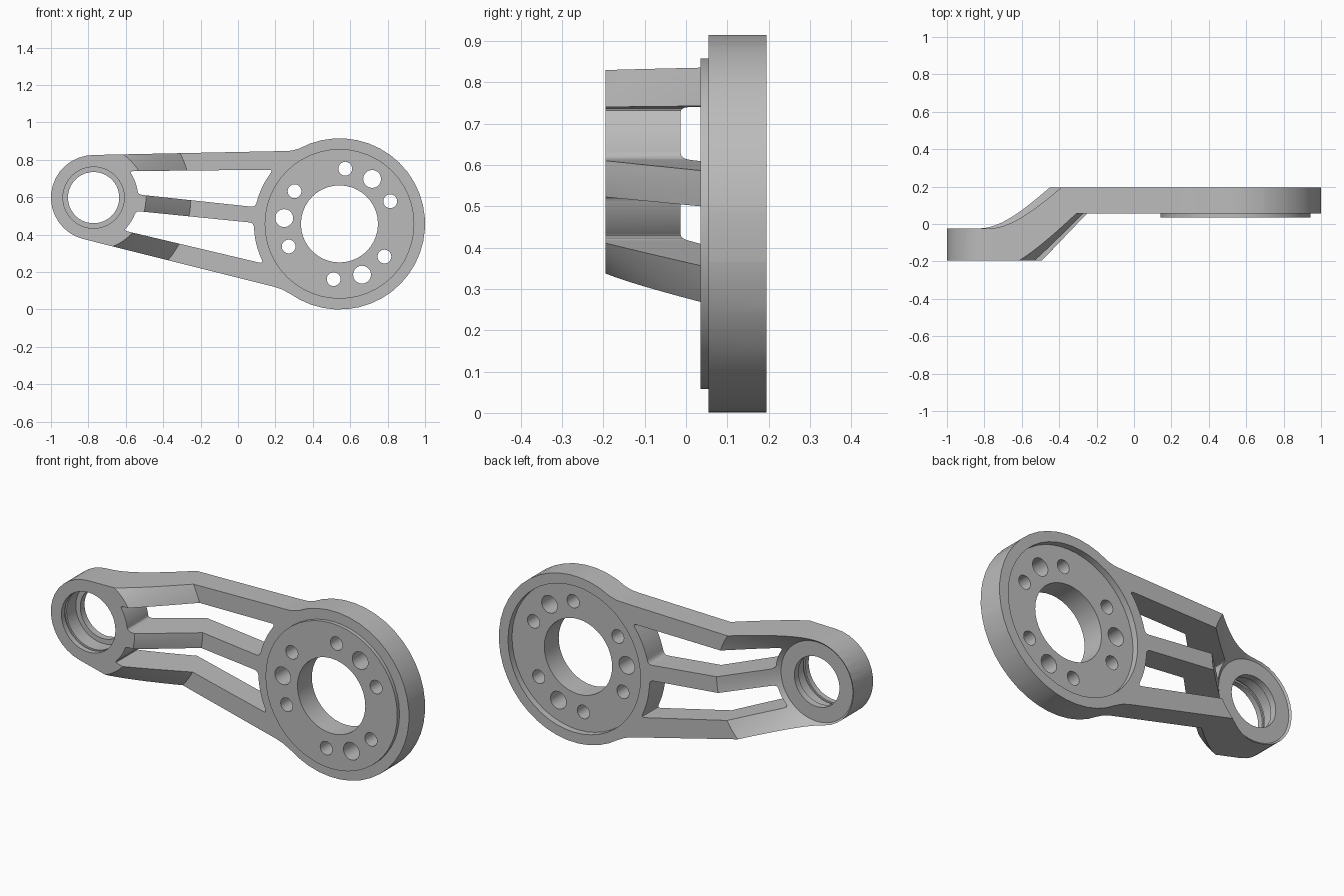
import bpy, bmesh
from math import radians, cos, sin, pi
from mathutils import Vector

if "Cube" in bpy.data.objects:
    bpy.data.objects.remove(bpy.data.objects["Cube"], do_unlink=True)

grey = bpy.data.materials.new("light grey metal")
grey.use_nodes = True
COLOUR = (0.5, 0.5, 0.5, 1)
grey.diffuse_color = COLOUR
grey.node_tree.nodes["Principled BSDF"].inputs["Base Color"].default_value = COLOUR

SMALL = Vector((-0.772, 0.598))   # small eye centre (x, z)
BIG = Vector((0.5425, 0.4575))    # large disc centre (x, z)
R_SMALL, R_BIG = 0.228, 0.4575
FRONT, BACK = -0.195, 0.195


def new_object(name, bm):
    bmesh.ops.recalc_face_normals(bm, faces=bm.faces[:])
    mesh = bpy.data.meshes.new(name)
    bm.to_mesh(mesh)
    bm.free()
    mesh.materials.append(grey)
    obj = bpy.data.objects.new(name, mesh)
    bpy.context.collection.objects.link(obj)
    return obj


def arc(centre, r, start, end, n):
    angles = [radians(start + (end - start) * i / n) for i in range(n + 1)]
    return [centre + r * Vector((cos(a), sin(a))) for a in angles]


def prism(name, points, y0, y1):
    """Extrude an x-z outline along y."""
    bm = bmesh.new()
    face = bm.faces.new([bm.verts.new((p.x, y0, p.y)) for p in points])
    out = bmesh.ops.extrude_face_region(bm, geom=[face])
    moved = [v for v in out["geom"] if isinstance(v, bmesh.types.BMVert)]
    bmesh.ops.translate(bm, verts=moved, vec=(0, y1 - y0, 0))
    return new_object(name, bm)


def disc(name, centre, r, y0, y1, n=40):
    return prism(name, arc(centre, r, 0, 360, n)[:-1], y0, y1)


def revolve(name, centre, profile, n):
    """Spin an (r, y) profile about the y axis through centre."""
    bm = bmesh.new()
    rings = []
    for r, y in profile:
        rings.append([bm.verts.new((centre.x + r * cos(2 * pi * i / n), y,
                                    centre.y + r * sin(2 * pi * i / n))) for i in range(n)])
    for a, b in zip(rings, rings[1:]):
        for i in range(n):
            j = (i + 1) % n
            bm.faces.new((a[i], a[j], b[j], b[i]))
    bm.faces.new(rings[0])
    bm.faces.new(rings[-1])
    return new_object(name, bm)


def combine(obj, other, operation):
    mod = obj.modifiers.new("combine", "BOOLEAN")
    mod.operation, mod.object, mod.solver = operation, other, "EXACT"
    bpy.context.view_layer.objects.active = obj
    bpy.ops.object.modifier_apply(modifier=mod.name)
    bpy.data.objects.remove(other, do_unlink=True)


def window(name, left, right):
    """Opening between the two rings, with rounded corners."""
    a = arc(SMALL, 0.238, left[0], left[1], 8)
    b = arc(BIG, R_BIG, right[1], right[0], 8)
    sides = [a, [a[-1], b[0]], b, [b[-1], a[0]]]
    points = []
    for k, side in enumerate(sides):
        if len(side) > 2:
            points += side[1:-1]
        corner, after = side[-1], sides[(k + 1) % 4]
        p = side[-2]
        q = after[1]
        p = corner + (p - corner).normalized() * min(0.025, (p - corner).length * 0.95)
        q = corner + (q - corner).normalized() * min(0.025, (q - corner).length * 0.95)
        for i in range(5):
            t = i / 4
            points.append((1 - t) ** 2 * p + 2 * t * (1 - t) * corner + t * t * q)
    return prism(name, points, -1, 1)


# Whole silhouette: small eye, lower edge, large disc, upper edge
outline = arc(SMALL, R_SMALL, 91, 256, 16)
outline += [Vector(p) for p in ((0.19, 0.122), (0.235, 0.107), (0.285, 0.08))]
outline += arc(BIG, R_BIG, -117.5, 110.5, 28)
outline += [Vector(p) for p in ((0.33, 0.861), (0.285, 0.849), (0.24, 0.847))]
body = prism("link_arm", outline, -0.6, 0.6)

# Conical step that offsets the arms between the two ends
step = [(0.28, FRONT), (0.52, 0.055), (2.2, 0.055), (2.2, BACK), (0.45, BACK), (0.218, -0.033)]
combine(body, revolve("step", SMALL, step, 96), "INTERSECT")

# Raised round pad on the front of the disc
combine(body, disc("pad", BIG, 0.40, 0.035, 0.1, 48), "UNION")

# Openings between the three arms
combine(body, window("upper_window", (36.5, 4), (140.7, 168.7)), "DIFFERENCE")
combine(body, window("lower_window", (-17.5, -47.6), (179.3, 207.7)), "DIFFERENCE")

# Back recess and centre hole of the disc
combine(body, disc("recess", BIG, 0.402, BACK - 0.035, 0.5, 48), "DIFFERENCE")
combine(body, disc("centre_hole", BIG, 0.206, -1, 1), "DIFFERENCE")

# Three groups of three bolt holes
for middle in (54, 174, 294):
    for offset, r in ((-30, 0.037), (0, 0.048), (30, 0.037)):
        a = radians(middle + offset)
        spot = BIG + 0.297 * Vector((cos(a), sin(a)))
        combine(body, disc("bolt_hole", spot, r, -1, 1, 20), "DIFFERENCE")

# Stepped bore of the small eye with a ring groove
bore = [(0.164, -0.5), (0.164, -0.165), (0.173, -0.165), (0.173, -0.15), (0.164, -0.15),
        (0.164, -0.07), (0.137, -0.07), (0.137, 0.5)]
combine(body, revolve("bore", SMALL, bore, 40), "DIFFERENCE")

bpy.ops.object.select_all(action="DESELECT")
body.select_set(True)
bpy.context.view_layer.objects.active = body
bpy.ops.object.shade_smooth_by_angle(angle=radians(25))
